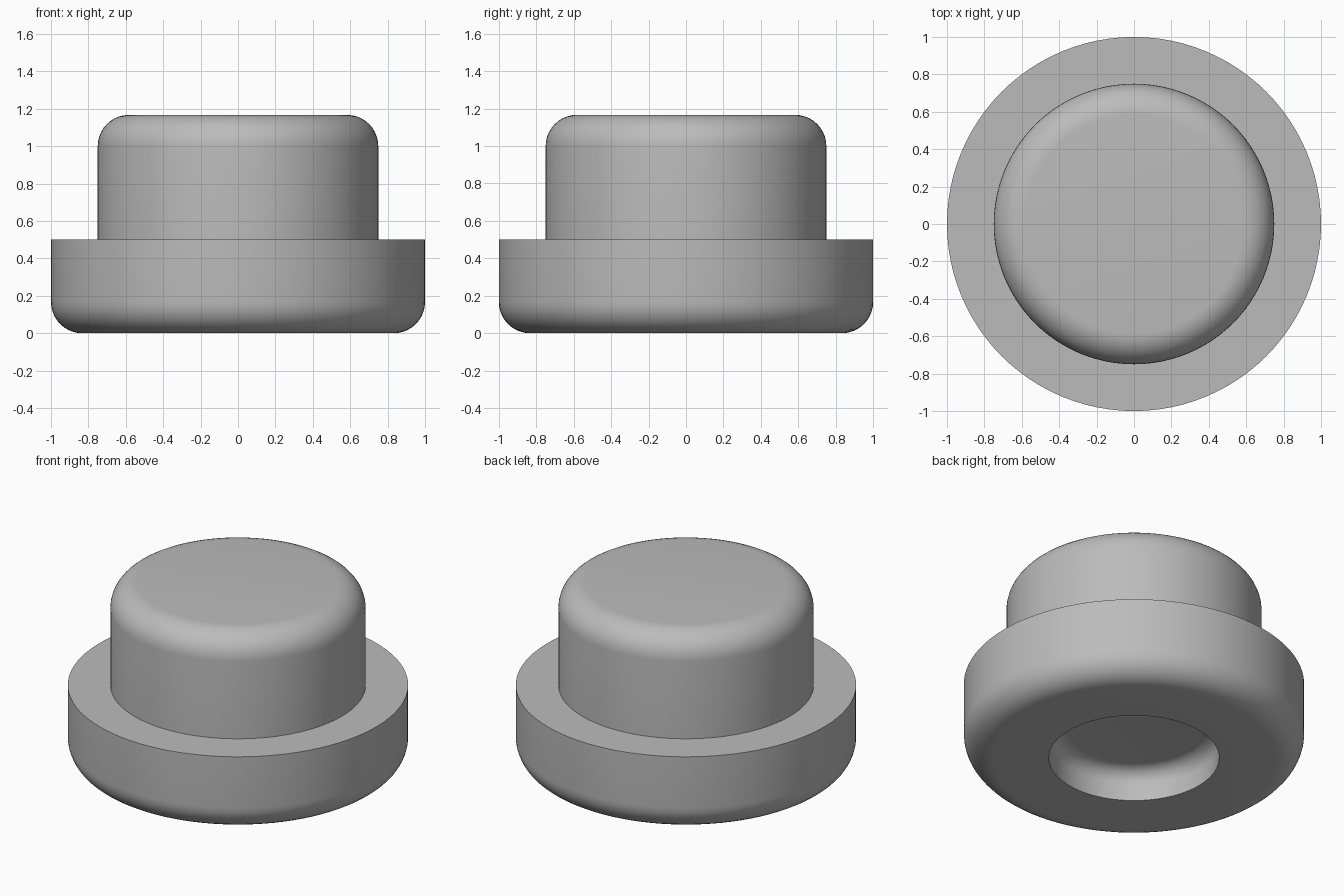
import bpy, math

cube = bpy.data.objects.get("Cube")
if cube:
    bpy.data.objects.remove(cube)

SEGMENTS = 96
FILLET = 1 / 6

grey = bpy.data.materials.new("plain grey")
grey.use_nodes = True
colour = (0.5, 0.5, 0.5, 1)
grey.diffuse_color = colour
grey.node_tree.nodes["Principled BSDF"].inputs["Base Color"].default_value = colour


def arc(r, z, radius, start, end, steps=10):
    """Rounded corner of a profile, as (radius, height) points."""
    angles = [math.radians(start + (end - start) * i / steps) for i in range(steps + 1)]
    return [(r + radius * math.cos(a), z + radius * math.sin(a)) for a in angles]


def lathe(name, profile):
    """Spin a profile that starts and ends in flat discs around z."""
    verts, faces = [], []
    for r, z in profile:
        for i in range(SEGMENTS):
            a = 2 * math.pi * i / SEGMENTS
            verts.append((r * math.cos(a), r * math.sin(a), z))
    for k in range(len(profile) - 1):
        for i in range(SEGMENTS):
            j = (i + 1) % SEGMENTS
            low, high = k * SEGMENTS, (k + 1) * SEGMENTS
            faces.append((low + i, low + j, high + j, high + i))
    last = (len(profile) - 1) * SEGMENTS
    faces.append(tuple(reversed(range(SEGMENTS))))
    faces.append(tuple(range(last, last + SEGMENTS)))
    mesh = bpy.data.meshes.new(name)
    mesh.from_pydata(verts, [], faces)
    mesh.materials.append(grey)
    obj = bpy.data.objects.new(name, mesh)
    bpy.context.collection.objects.link(obj)
    bpy.ops.object.select_all(action="DESELECT")
    obj.select_set(True)
    bpy.context.view_layer.objects.active = obj
    bpy.ops.object.shade_smooth_by_angle(angle=math.radians(30))
    return obj


# Profile from the recess ceiling, round the flange and up to the cap top
recess_depth, recess_fillet = 0.2, 0.1
profile = arc(0.5 - recess_fillet, recess_depth - recess_fillet, recess_fillet, 90, 0)
profile += [(0.5, 0)]
profile += arc(1 - FILLET, FILLET, FILLET, -90, 0)
profile += [(1, 0.5), (0.75, 0.5)]
profile += arc(0.75 - FILLET, 7 / 6 - FILLET, FILLET, 0, 90)
lathe("stepped_button", profile)
